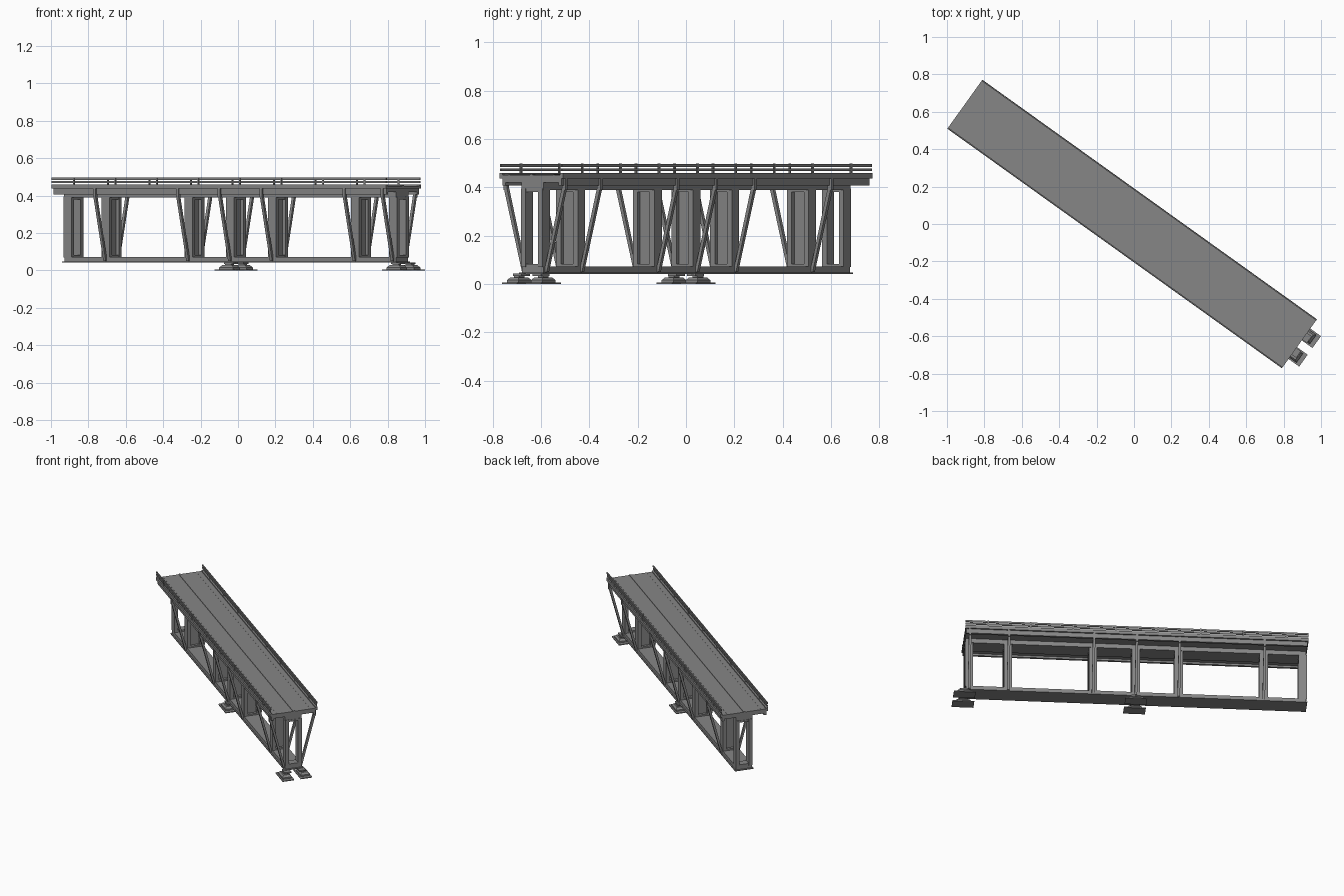
import bpy, bmesh
from math import radians
from mathutils import Matrix

if "Cube" in bpy.data.objects:
    bpy.data.objects.remove(bpy.data.objects["Cube"])

# Bridge is modelled along its own axis (u = length, v = width), then turned
PLACE = Matrix.Translation((-0.01, 0, 0)) @ Matrix.Rotation(radians(-35.6), 4, 'Z')
BENTS = (-1.07, -0.82, -0.275, 0, 0.275, 0.82, 1.07)
FOOT_AT = (0, 1.10)

steel = bpy.data.materials.new("dark_steel")
steel.diffuse_color = (0.24, 0.24, 0.24, 1)
steel.use_nodes = True
steel.node_tree.nodes["Principled BSDF"].inputs["Base Color"].default_value = steel.diffuse_color


def frustum(bm, u, v, z0, z1, size0, size1, shift=(0, 0)):
    """Four-sided solid; top may differ in size and be shifted sideways."""
    rings = []
    for z, (a, b), k in ((z0, size0, 0), (z1, size1, 1)):
        cu, cv = u + shift[0] * k, v + shift[1] * k
        rings.append([bm.verts.new((cu + i * a / 2, cv + j * b / 2, z))
                      for i, j in ((-1, -1), (1, -1), (1, 1), (-1, 1))])
    lo, hi = rings
    bm.faces.new(lo[::-1])
    bm.faces.new(hi)
    for i in range(4):
        j = (i + 1) % 4
        bm.faces.new((lo[i], lo[j], hi[j], hi[i]))


def box(bm, u, v, z0, z1, lu, lv):
    frustum(bm, u, v, z0, z1, (lu, lv), (lu, lv))


def part(name, build):
    bm = bmesh.new()
    build(bm)
    bm.transform(PLACE)
    me = bpy.data.meshes.new(name)
    bm.to_mesh(me)
    bm.free()
    me.materials.append(steel)
    ob = bpy.data.objects.new(name, me)
    bpy.context.collection.objects.link(ob)
    return ob


# Road slab with raised edge kerbs
def slab(bm):
    box(bm, 0, 0, 0.437, 0.452, 2.2, 0.322)
    for s in (-1, 1):
        box(bm, 0, s * 0.154, 0.437, 0.459, 2.2, 0.014)


# Centre strip and lane edge lines
def markings(bm):
    box(bm, 0, 0, 0.45, 0.456, 2.2, 0.013)
    for s in (-1, 1):
        box(bm, 0, s * 0.114, 0.45, 0.453, 2.2, 0.004)


# Deck body with side girders and the beam over the posts
def girders(bm):
    box(bm, 0, 0, 0.42, 0.438, 2.19, 0.29)
    box(bm, 0, 0, 0.39, 0.421, 2.185, 0.112)
    for s in (-1, 1):
        box(bm, 0, s * 0.142, 0.407, 0.438, 2.19, 0.016)


# Handrails
def railing(bm):
    for s in (-1, 1):
        box(bm, 0, s * 0.156, 0.484, 0.496, 2.2, 0.006)
        box(bm, 0, s * 0.156, 0.467, 0.478, 2.2, 0.005)
        for i in range(8):
            box(bm, -0.955 + i * 0.273, s * 0.156, 0.458, 0.498, 0.009, 0.008)


# Bottom chord with its thin flange plate
def chord(bm):
    box(bm, 0, 0, 0.042, 0.048, 2.198, 0.125)
    box(bm, 0, 0, 0.048, 0.072, 2.18, 0.11)


# Portal frames between chord and deck
def frames(bm):
    for u in BENTS:
        for s in (-1, 1):
            box(bm, u, s * 0.043, 0.07, 0.395, 0.052, 0.024)
        box(bm, u, 0, 0.07, 0.083, 0.05, 0.07)
        box(bm, u, 0, 0.38, 0.392, 0.05, 0.07)


# Web panels closing the inner frames
def panels(bm):
    for u in BENTS[1:-1]:
        box(bm, u, 0, 0.08, 0.385, 0.014, 0.07)


# Slanted outer struts and the brackets on the deck side
def struts(bm):
    for u in BENTS[1:]:
        for s in (-1, 1):
            frustum(bm, u, s * 0.056, 0.05, 0.395, (0.016, 0.014),
                    (0.016, 0.016), (0, s * 0.091))
            box(bm, u, s * 0.149, 0.39, 0.44, 0.016, 0.018)


# Stepped twin feet
def feet(bm):
    for u in FOOT_AT:
        for s in (-1, 1):
            v = s * 0.061
            box(bm, u, v, 0, 0.006, 0.14, 0.078)
            box(bm, u, v, 0.006, 0.016, 0.092, 0.06)
            frustum(bm, u, v, 0.016, 0.028, (0.092, 0.06), (0.066, 0.042))
            box(bm, u, v, 0.028, 0.034, 0.04, 0.026)
            box(bm, u, v - s * 0.012, 0.034, 0.043, 0.06, 0.044)


for name, build in (("road_slab", slab), ("road_markings", markings),
                    ("deck_girders", girders), ("railings", railing),
                    ("bottom_chord", chord), ("portal_frames", frames),
                    ("web_panels", panels), ("side_struts", struts),
                    ("feet", feet)):
    part(name, build)
